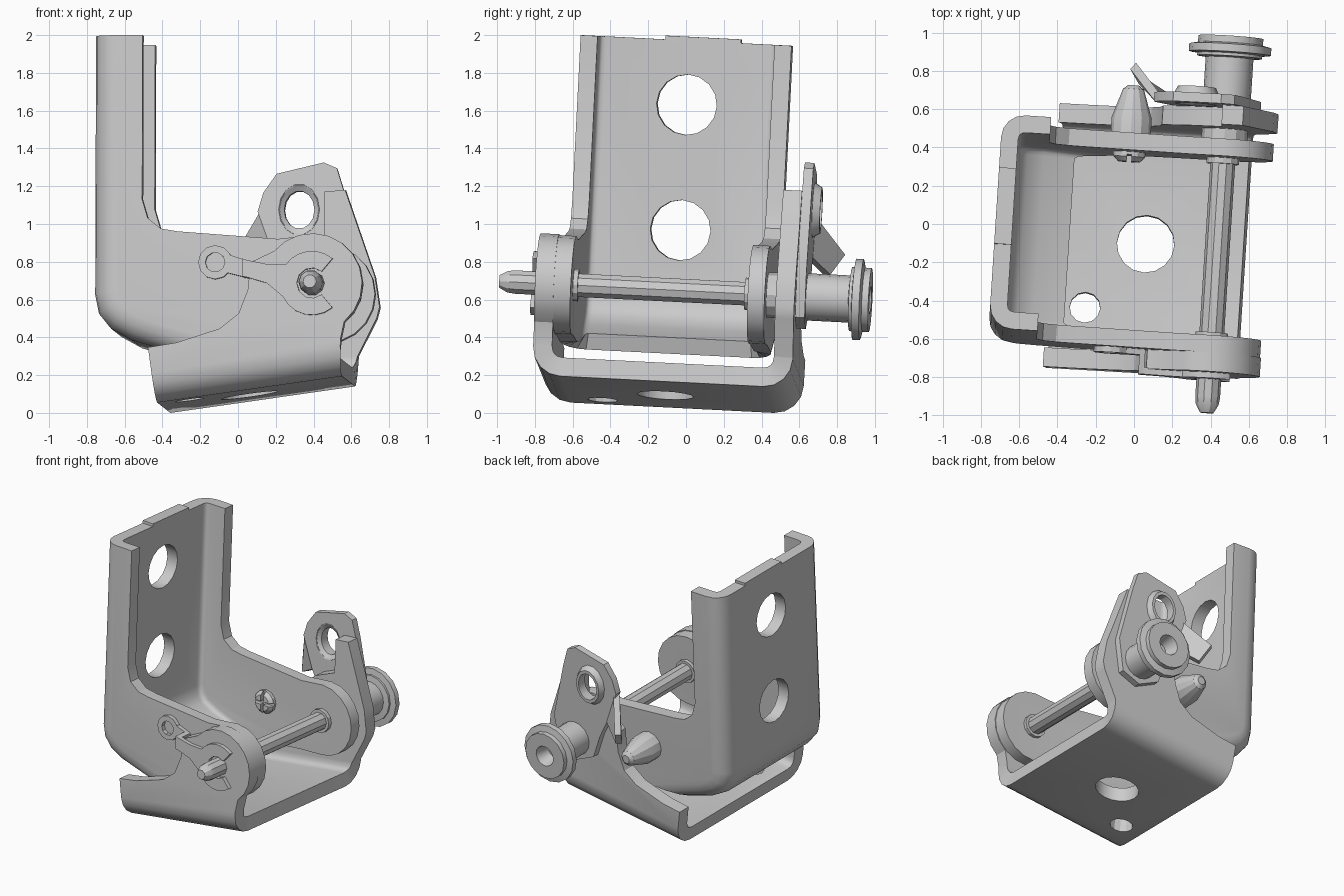
import bpy, bmesh
from math import sin, cos, radians, pi
from mathutils import Matrix, Vector

if "Cube" in bpy.data.objects:
    bpy.data.objects.remove(bpy.data.objects["Cube"])

PX, PZ = 0.44, 0.65          # hinge pin axis (runs along y)
parts = []


def add(name, bm):
    me = bpy.data.meshes.new(name)
    bm.to_mesh(me)
    bm.free()
    ob = bpy.data.objects.new(name, me)
    bpy.context.collection.objects.link(ob)
    parts.append(ob)
    return ob


def arc(cx, cz, r, a0, a1, n):
    return [(cx + r * cos(radians(a0 + (a1 - a0) * i / n)),
             cz + r * sin(radians(a0 + (a1 - a0) * i / n))) for i in range(n + 1)]


def apply(ob, kind, **props):
    m = ob.modifiers.new(kind, kind)
    for k, v in props.items():
        setattr(m, k, v)
    bpy.context.view_layer.objects.active = ob
    bpy.ops.object.modifier_apply(modifier=m.name)


def cut(ob, cutter):
    parts.remove(cutter)
    cutter.hide_render = True
    apply(ob, 'BOOLEAN', operation='DIFFERENCE', solver='EXACT', object=cutter)
    bpy.data.objects.remove(cutter)


def prism(name, poly, y0, y1):
    """Flat plate: an x-z outline (counter-clockwise from the front) from y0 to y1."""
    bm = bmesh.new()
    a = [bm.verts.new((x, y0, z)) for x, z in poly]
    b = [bm.verts.new((x, y1, z)) for x, z in poly]
    bm.faces.new(a)
    bm.faces.new(b[::-1])
    for i in range(len(a)):
        j = (i + 1) % len(a)
        bm.faces.new((a[j], a[i], b[i], b[j]))
    return add(name, bm)


def lathe(name, prof, cx, cz, n=16, sx=1.0, ring=False):
    """Turned part around a y-parallel axis; prof is a list of (radius, y)."""
    bm = bmesh.new()
    rows = []
    for r, y in prof:
        if r == 0:
            rows.append([bm.verts.new((cx, y, cz))] * n)
        else:
            rows.append([bm.verts.new((cx + sx * r * cos(2 * pi * k / n), y,
                                       cz + r * sin(2 * pi * k / n))) for k in range(n)])
    pairs = list(zip(rows, rows[1:])) + ([(rows[-1], rows[0])] if ring else [])
    for p, q in pairs:
        for k in range(n):
            vs = list(dict.fromkeys((p[k], p[(k + 1) % n], q[(k + 1) % n], q[k])))
            bm.faces.new(vs)
    bmesh.ops.recalc_face_normals(bm, faces=bm.faces)
    return add(name, bm)


def folded(name, near, far, y0, y1, first, last, bend, thick):
    """Folded sheet: two side walls joined along outline points first..last."""
    bm = bmesh.new()
    a = [bm.verts.new((x, y0, z)) for x, z in near]
    b = [bm.verts.new((x, y1, z)) for x, z in far]
    bm.faces.new(a)
    bm.faces.new(b[::-1])
    for i in range(first, last):
        bm.faces.new((a[i + 1], a[i], b[i], b[i + 1]))
    bm.edges.ensure_lookup_table()
    folds = [bm.edges.get((s[i], s[i + 1])) for s in (a, b) for i in range(first, last)]
    bmesh.ops.bevel(bm, geom=folds, offset=bend, offset_type='OFFSET', segments=4,
                    profile=0.5, affect='EDGES', clamp_overlap=False)
    ob = add(name, bm)
    apply(ob, 'SOLIDIFY', thickness=thick, offset=-1, use_even_offset=True)
    return ob


def drill(ob, axis, centre, r, n=16):
    bm = bmesh.new()
    rot = Matrix.Rotation(pi / 2, 4, 'Y') if axis == 'X' else Matrix()
    bmesh.ops.create_cone(bm, cap_ends=True, segments=n, radius1=r, radius2=r, depth=0.4,
                          matrix=Matrix.Translation(centre) @ rot)
    cut(ob, add('cutter', bm))


# Upright bracket: back wall, bottom lip and two arms to the pin
side = [(-.47, 1.97), (-.725, 1.97), (-.725, .60), (-.705, .50), (-.64, .42), (-.53, .36), (-.36, .31)]
side += [(.25, .38)] + arc(PX, PZ, .26, -90, 90, 10)
side += [(.25, .89), (-.28, .93), (-.37, .945), (-.44, 1.0), (-.47, 1.1)]
upper = folded('upright_bracket', side, side, -.68, .44, 1, 6, .12, .09)
for z in (1.63, .965):
    drill(upper, 'X', (-.7, -.11, z), .16)
prism('upright_top_tab', [(-.725, 1.96), (-.635, 1.96), (-.635, 1.99), (-.725, 1.99)], -.24, .16)

# Lower bracket: sloping floor, round near ear and taller far ear
base = [(-.43, .31), (-.39, .025), (.59, .165)]
tail = [(.11, .76), (.10, .62), (.05, .49), (-.05, .41), (-.28, .335)]
near = base + [(.59, .35)] + arc(PX, PZ, .265, -50, 140, 11) + tail
far = base + [(.60, .33), (.70, .53), (.715, .59), (.69, .75), (.53, 1.21), (.42, 1.20),
              (.42, .95), (.25, .88)] + tail
lower = folded('lower_bracket', near, far, -.78, .60, 1, 2, .15, .10)
drill(lower, 'Z', (.065, -.10, .1), .15)
drill(lower, 'Z', (-.23, -.45, .1), .08, 12)

# Hinge pin with tapered tip, collars and spool head
lathe('hinge_pin', [(0, -.985), (.035, -.985), (.06, -.94), (.065, -.9), (.065, .65), (0, .65)],
      PX, PZ, 10)
for i, (y0, y1, r) in enumerate([(-.60, -.565, .085), (.32, .35, .085), (.43, .51, .12)]):
    lathe('pin_collar_%d' % i, [(0, y0), (r, y0), (r, y1), (0, y1)], PX, PZ, 12)
lathe('pin_spool_head', [(0, .60), (.125, .60), (.125, .875), (.17, .88), (.17, .895), (.215, .90),
                         (.215, .94), (.17, .95), (.17, .985), (.075, .985), (.05, .88), (0, .88)],
      PX, PZ, 16)

# Tapered stop stud with a cross-slotted head inside the far arm
stud = lathe('stop_stud', [(0, .30), (.06, .30), (.085, .325), (.085, .40), (.105, .42), (.105, .53),
                           (.055, .68), (.03, .70), (0, .70)], -.05, .65, 12)
for w, h in ((.12, .012), (.012, .12)):
    cut(stud, prism('slot', [(-.05 - w, .65 - h), (-.05 + w, .65 - h),
                             (-.05 + w, .65 + h), (-.05 - w, .65 + h)], .25, .335))

# Lever plate on the far ear, with raised eyelet and folded tab
lever = prism('lever_plate', [(.14, .88), (.22, .72), (.28, .55), (.44, .48), (.58, .54), (.62, .78),
                              (.52, 1.2), (.48, 1.33), (.41, 1.36), (.16, 1.30), (.09, 1.20),
                              (.06, 1.10)], .60, .65)
cut(lever, lathe('cutter', [(0, .5), (.13, .5), (.13, .8), (0, .8)], .28, 1.11, 14, .8))
lathe('lever_eyelet', [(.155, .64), (.125, .69), (.10, .69), (.10, .62), (.135, .598)],
      .28, 1.11, 14, .8, True)
bm = bmesh.new()
bm.faces.new([bm.verts.new(v) for v in ((.08, .62, 1.09), (-.06, .79, .88),
                                        (-.01, .72, .77), (.16, .62, .87))])
tab = add('lever_tab', bm)
apply(tab, 'SOLIDIFY', thickness=.045, offset=0)

# Spring clip: stepped strap from the near arm to a claw round the pin
eye = prism('clip_eye', arc(-.08, .765, .09, 0, 330, 11), -.71, -.675)
cut(eye, prism('cutter', arc(-.08, .765, .052, 0, 324, 9), -.8, -.6))
prism('clip_strap', [(-.02, .71), (.10, .68), (.10, .77), (-.02, .81)], -.71, -.675)
prism('clip_step', [(.07, .685), (.10, .68), (.10, .77), (.07, .78)], -.81, -.675)
claw = [(.08, .685), (.20, .65)] + arc(PX, PZ, .17, 205, 310, 6) + arc(PX, PZ, .08, 310, 50, 8)
claw += arc(PX, PZ, .17, 50, 145, 6) + [(.20, .75), (.08, .775)]
prism('clip_claw', claw, -.81, -.775)

# Tilt the assembly, then rest it on the ground and centre it
c = Vector((PX, 0, PZ))
tilt = (Matrix.Translation(c) @ Matrix.Rotation(radians(-3.7), 4, 'Z')
        @ Matrix.Rotation(radians(-2.9), 4, 'X') @ Matrix.Translation(-c))
for ob in parts:
    ob.data.transform(tilt)
pts = [v.co for ob in parts for v in ob.data.vertices]
lo = [min(p[i] for p in pts) for i in range(3)]
hi = [max(p[i] for p in pts) for i in range(3)]
shift = Matrix.Translation((-(lo[0] + hi[0]) / 2, -(lo[1] + hi[1]) / 2, -lo[2]))
for ob in parts:
    ob.data.transform(shift)
    ob.select_set(True)
bpy.context.view_layer.objects.active = upper
bpy.ops.object.shade_smooth_by_angle(angle=radians(28))
